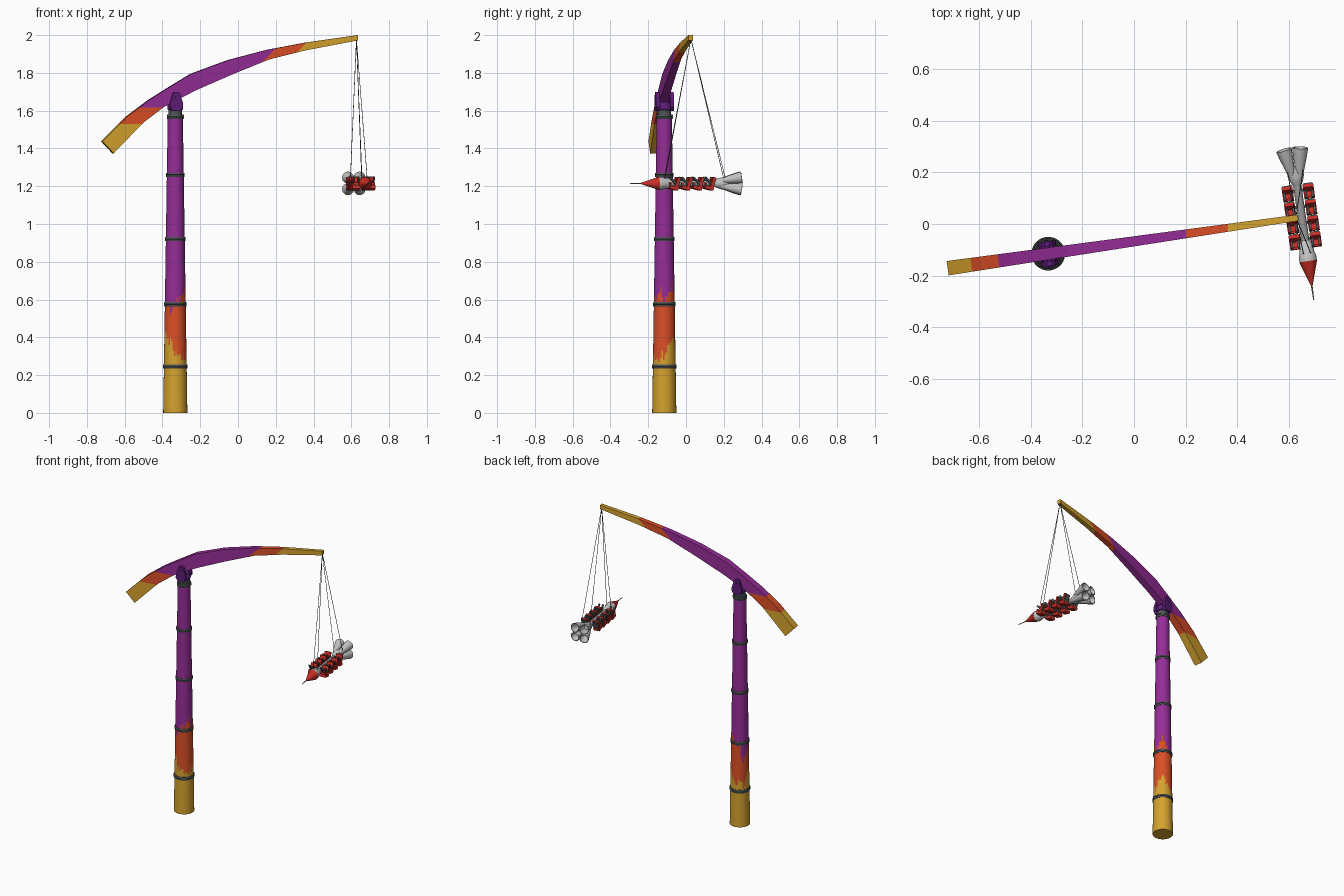
import bpy, bmesh, math, random
from mathutils import Matrix, Vector

if "Cube" in bpy.data.objects:
    bpy.data.objects.remove(bpy.data.objects["Cube"])

random.seed(4)
COLORS = {
    "purple": (.30, .026, .31), "orange": (.70, .078, .02), "gold": (.66, .36, .027),
    "dark grey": (.075, .085, .085), "light grey": (.55, .55, .55),
    "mid grey": (.32, .32, .33), "red": (.60, .027, .018), "dark violet": (.11, .012, .19),
}
MAT = {}
for n, c in COLORS.items():
    MAT[n] = bpy.data.materials.new(n)
    MAT[n].diffuse_color = (*c, 1)

TURN = math.radians(8.2)
POLE = Matrix.Translation((-.332, -.115, 0)) @ Matrix.Rotation(TURN, 4, 'Z')
CAR = Matrix.Translation((.654, 0, 1.215)) @ Matrix.Rotation(TURN, 4, 'Z')
ALONG_Y = Matrix.Rotation(-math.pi / 2, 4, 'X')   # turns a lathe axis from z to y


def finish(name, bm, mats, M=Matrix(), smooth=False):
    bmesh.ops.remove_doubles(bm, verts=bm.verts, dist=1e-5)
    bmesh.ops.recalc_face_normals(bm, faces=bm.faces)
    me = bpy.data.meshes.new(name)
    bm.to_mesh(me)
    bm.free()
    ob = bpy.data.objects.new(name, me)
    bpy.context.collection.objects.link(ob)
    for m in mats:
        me.materials.append(MAT[m])
    me.transform(M)
    if smooth:
        bpy.ops.object.select_all(action='DESELECT')
        ob.select_set(True)
        bpy.context.view_layer.objects.active = ob
        bpy.ops.object.shade_smooth_by_angle(angle=math.radians(35))
    return ob


def lathe_mesh(prof, n):
    bm = bmesh.new()
    rings = [[bm.verts.new((r * math.cos(2 * math.pi * i / n), r * math.sin(2 * math.pi * i / n), h))
              for i in range(n)] for r, h in prof]
    for a, b in zip(rings, rings[1:]):
        for i in range(n):
            bm.faces.new((a[i], a[(i + 1) % n], b[(i + 1) % n], b[i]))
    return bm


def lathe(name, prof, mat, M, n=24):
    prof = [(0, prof[0][1])] + prof + [(0, prof[-1][1])]
    return finish(name, lathe_mesh(prof, n), [mat], M, True)


def prism(name, pts, y0, y1, mat, M):
    bm = bmesh.new()
    a = [bm.verts.new((x, y0, z)) for x, z in pts]
    b = [bm.verts.new((x, y1, z)) for x, z in pts]
    bm.faces.new(a)
    bm.faces.new(b)
    for i in range(len(pts)):
        j = (i + 1) % len(pts)
        bm.faces.new((a[i], a[j], b[j], b[i]))
    return finish(name, bm, [mat], M)


def box(name, loc, size, mat, M, tilt=0):
    bm = bmesh.new()
    bmesh.ops.create_cube(bm, size=1, matrix=Matrix.Translation(loc) @ Matrix.Rotation(tilt, 4, 'X')
                          @ Matrix.Diagonal((*size, 1)))
    return finish(name, bm, [mat], M)


def rod(name, a, b, r, mat, n=6):
    d = b - a
    M = Matrix.Translation(a) @ d.to_track_quat('Z', 'Y').to_matrix().to_4x4()
    return lathe(name, [(r, 0), (r, d.length)], mat, M, n)


# Tapered pole, with ragged gold and orange flame bands around the foot
def pole_r(z):
    return .064 - .024 * z / 1.57


N = 48
GOLD_TOP = [.32, .40, .36, .33, .30, .28, .36, .43, .38, .30, .28, .29]
ORANGE_TOP = [.60, .64, .66, .58, .55, .45, .55, .565, .55, .56, .60, .66]


def flame(table):
    out = []
    for i in range(N):
        t = (i + .5) * 12 / N
        k, f = int(t), t % 1
        out.append(table[k % 12] * (1 - f) + table[(k + 1) % 12] * f + random.uniform(-.035, .035))
    return out


low, high = flame(GOLD_TOP), flame(ORANGE_TOP)
zs = [0] + [.2 + .01 * k for k in range(55)] + [1.57]
bm = lathe_mesh([(0, 0)] + [(pole_r(z), z) for z in zs] + [(0, 1.57)], N)
for f in bm.faces:
    c = f.calc_center_median()
    k = int((math.atan2(c.y, c.x) % (2 * math.pi)) * N / (2 * math.pi)) % N
    f.material_index = 2 if c.z < low[k] else 1 if c.z < high[k] else 0
finish("pole", bm, ["purple", "orange", "gold"],
       Matrix.Translation((-.332, -.115, 0)), True)

# Flange rings on the pole joints
for z in (.245, .575, .92, 1.26, 1.568):
    r = pole_r(z) + .005
    lathe("pole_ring", [(r - .002, z - .011), (r, z - .008), (r, z - .001), (r - .002, z),
                        (r, z + .001), (r, z + .008), (r - .002, z + .011)], "dark grey", POLE, 32)

# Swivel neck and fork that carries the arm
lathe("swivel_neck", [(.036, 1.57), (.036, 1.605)], "dark grey", POLE)
lathe("fork_base", [(.03, 1.597), (.041, 1.607), (.041, 1.63), (.034, 1.645)], "dark violet", POLE)
cheek = [(-.02, 1.598), (.02, 1.598), (.035, 1.62), (.033, 1.645), (.018, 1.692),
         (.01, 1.70), (-.01, 1.70), (-.018, 1.692), (-.033, 1.645), (-.035, 1.62)]
for s in (-1, 1):
    prism("fork_cheek", cheek, s * .028, s * .048, "purple" if s > 2 else "dark violet", POLE)
rod("fork_axle", POLE @ Vector((0, -.052, 1.672)), POLE @ Vector((0, .052, 1.672)), .008, "dark violet", 12)

# Curved, tapering box arm: (top x, top z, bottom x, bottom z)
sections = [(-.722, 1.438, -.662, 1.374), (-.593, 1.567, -.503, 1.538), (-.476, 1.655, -.397, 1.618),
            (-.37, 1.722, -.315, 1.662), (-.25, 1.795, -.225, 1.708), (-.053, 1.868, -.03, 1.793),
            (.153, 1.922, .165, 1.872), (.354, 1.960, .36, 1.92), (.634, 2.0, .634, 1.972)]
bm = bmesh.new()
loops = []
for xt, zt, xb, zb in sections:
    loop = []
    for x, z, s in ((xt, zt, 1), (xt, zt, -1), (xb, zb, -1), (xb, zb, 1)):
        w = .028 - .016 * (x + .722) / 1.356
        y = -.115 + (x + .332) * math.tan(TURN)
        loop.append(bm.verts.new((x - s * w * math.sin(TURN), y + s * w * math.cos(TURN), z)))
    loops.append(loop)
for a, b in zip(loops, loops[1:]):
    for i in range(4):
        j = (i + 1) % 4
        bm.faces.new((a[i], a[j], b[j], b[i]))
bm.faces.new(loops[0])
bm.faces.new(loops[-1])
# Cut the colour bands: level cuts on the short end, slanted cuts on the long end
for co, no in (((0, 0, 1.53), (0, 0, 1)), ((0, 0, 1.618), (0, 0, 1)),
               ((.2, 0, 1.93), (1, 0, -1)), ((.36, 0, 1.958), (1, 0, -1))):
    bmesh.ops.bisect_plane(bm, geom=bm.verts[:] + bm.edges[:] + bm.faces[:], plane_co=co, plane_no=no)
for f in bm.faces:
    c = f.calc_center_median()
    d = c.x - c.z
    f.material_index = 2 if c.z < 1.53 or d > -1.598 else 1 if c.z < 1.618 or d > -1.73 else 0
finish("arm", bm, ["purple", "orange", "gold"])

# Rocket-shaped gondola: body, nose and spike
AX = CAR @ ALONG_Y
lathe("gondola_shaft", [(.016, -.10), (.016, .20)], "mid grey", AX, 16)
lathe("nose_collar", [(.034, -.145), (.034, -.125), (.029, -.115), (.027, -.08), (.016, -.065)],
      "light grey", AX)
lathe("nose_cone", [(.004, -.24), (.035, -.145)], "red", AX)
lathe("nose_spike", [(.002, -.298), (.0035, -.235)], "mid grey", AX, 8)
lathe("tail_hub", [(.016, .15), (.024, .165), (.032, .19), (.028, .225)], "light grey", AX)

# Four flared hollow nozzles
for sx in (-1, 1):
    for sz in (-1, 1):
        a, b = Vector((.014 * sx, .185, .014 * sz)), Vector((.032 * sx, .295, .032 * sz))
        M = CAR @ Matrix.Translation(a) @ (b - a).to_track_quat('Z', 'Y').to_matrix().to_4x4()
        lathe("nozzle", [(.013, 0), (.018, .03), (.026, .075), (.031, .112), (.027, .112), (.016, .05)],
              "light grey", M, 20)

# Four pairs of seats with backs, headrests and dark shoulder bars
for y in (.12, .057, -.006, -.069):
    for s in (-1, 1):
        x = .041 * s
        box("seat_pan", (x, y - .002, -.024), (.042, .046, .018), "red", CAR, -.25)
        box("seat_back", (x, y + .016, .004), (.042, .013, .06), "red", CAR, -.3)
        box("seat_shell", (x, y + .025, .004), (.036, .006, .05), "dark grey", CAR, -.3)
        box("seat_arm", (.022 * s, y + .01, -.01), (.03, .012, .012), "mid grey", CAR)
        for k in (-1, 1):
            box("shoulder_bar", (x + k * .013, y - .006, .014), (.009, .01, .05), "dark grey", CAR, .75)
        box("lap_bar", (x, y - .02, .0), (.036, .01, .012), "red", CAR)

# Suspension cables
top = Vector((.627, .026, 1.98))
for x, y, z in ((-.03, .205, .03), (.03, .205, .03), (-.014, -.115, .022), (.014, -.115, .022)):
    rod("cable", top, CAR @ Vector((x, y, z)), .0016, "dark grey")

for m in bpy.data.materials:
    if m.users and not m.is_grease_pencil:
        m.use_nodes = True
        m.node_tree.nodes["Principled BSDF"].inputs["Base Color"].default_value = m.diffuse_color
